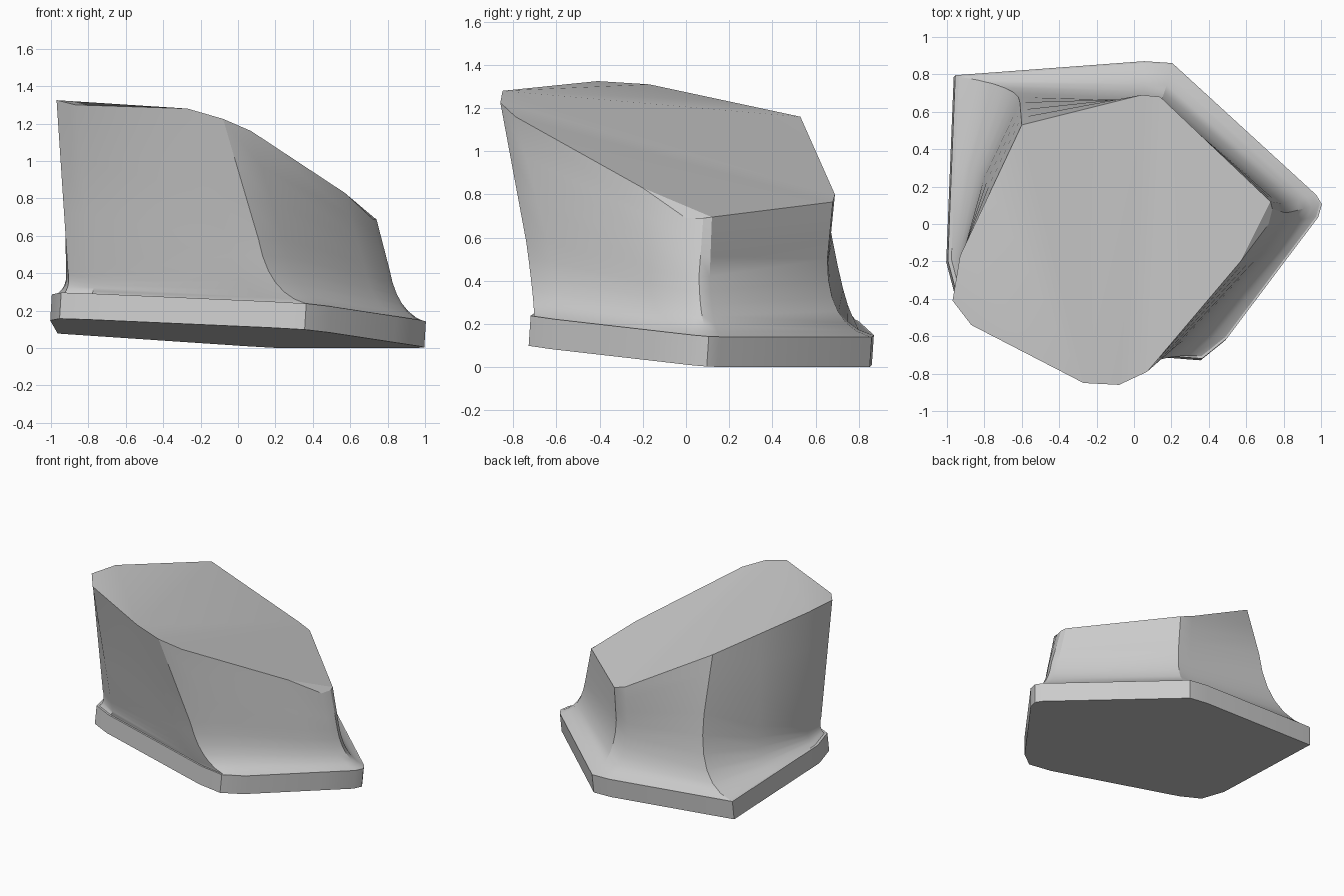
import bpy, bmesh, math
from mathutils import Vector

if "Cube" in bpy.data.objects:
    bpy.data.objects.remove(bpy.data.objects["Cube"])

# each row: plinth outline (x, y), wall waist (x, y, z), top rim (x, y, z)
STATIONS = [
    ((0.97, 0.15), (0.79, 0.11, 0.42), (0.73, 0.12, 0.695)),    # right corner
    ((1.00, 0.10), (0.81, 0.06, 0.42), (0.74, 0.08, 0.69)),
    ((0.98, 0.03), (0.79, 0.00, 0.42), (0.72, 0.00, 0.69)),
    ((0.84, -0.155), (0.67, -0.17, 0.46), (0.57, -0.20, 0.83)),
    ((0.49, -0.62), (0.24, -0.64, 0.58), (0.07, -0.79, 1.16)),  # front corner
    ((0.36, -0.725), (0.11, -0.74, 0.58), (-0.08, -0.86, 1.225)),
    ((0.17, -0.71), (-0.06, -0.72, 0.58), (-0.27, -0.85, 1.28)),
    ((-0.80, -0.46), (-0.78, -0.45, 0.42), (-0.87, -0.54, 1.30)),  # left corner
    ((-0.95, -0.39), (-0.91, -0.36, 0.42), (-0.97, -0.41, 1.325)),
    ((-1.00, -0.20), (-0.92, -0.18, 0.42), (-0.93, -0.17, 1.31)),
    ((-0.98, 0.30), (-0.80, 0.25, 0.55), (-0.765, 0.18, 1.235)),
    ((-0.96, 0.79), (-0.61, 0.65, 0.75), (-0.60, 0.53, 1.16)),  # back left corner
    ((0.05, 0.865), (0.04, 0.66, 0.50), (0.04, 0.69, 0.80)),    # back right corner
    ((0.20, 0.855), (0.14, 0.655, 0.50), (0.14, 0.68, 0.765)),
]
# top face split into near-flat strips
TOP = [(0, 1, 2, 3), (0, 3, 4, 13), (13, 4, 5, 12), (12, 5, 6, 11),
       (11, 6, 9, 10), (6, 7, 8, 9)]
THICK = 0.14


def on_plane(x, y, lift=0.0):
    """Point on the tilted base plane, lifted along its normal."""
    p = Vector((x, y, max(0.0, 0.071 - 0.062 * x - 0.068 * y)))
    return p + Vector((0.062, 0.068, 1)).normalized() * lift


def loft(name, rings, top_faces=None):
    """Skin closed rings (bottom to top) and cap both ends."""
    bm = bmesh.new()
    rows = [[bm.verts.new(p) for p in ring] for ring in rings]
    n = len(rows[0])
    for low, high in zip(rows, rows[1:]):
        for i in range(n):
            j = (i + 1) % n
            bm.faces.new((low[i], low[j], high[j], high[i]))
    bm.faces.new(rows[0])
    for face in top_faces or [range(n)]:
        bm.faces.new([rows[-1][i] for i in face])
    bmesh.ops.recalc_face_normals(bm, faces=bm.faces)
    mesh = bpy.data.meshes.new(name)
    bm.to_mesh(mesh)
    bm.free()
    obj = bpy.data.objects.new(name, mesh)
    bpy.context.collection.objects.link(obj)
    bpy.ops.object.select_all(action='DESELECT')
    obj.select_set(True)
    bpy.context.view_layer.objects.active = obj
    bpy.ops.object.shade_smooth_by_angle(angle=math.radians(28))
    return obj


# tilted plinth
loft("plinth", [[on_plane(x - 0.004, y - 0.004, h) for (x, y), _, _ in STATIONS]
                for h in (0, THICK)])

# flared body: curved skirt up to the waist, then straight to the slanted top
columns = []
for (x, y), waist, rim in STATIONS:
    foot = on_plane(x * 0.985, y * 0.985, THICK)
    waist, rim = Vector(waist), Vector(rim)
    bend = on_plane(waist.x, waist.y, THICK + 0.04)
    lean = (waist - rim) * (0.5 * (waist.z - bend.z) / (rim.z - waist.z))
    bend.x += lean.x
    bend.y += lean.y
    col = [foot - Vector((0, 0, 0.03))]
    for k in range(7):
        t = k / 6
        col.append(foot * (1 - t) ** 2 + bend * 2 * t * (1 - t) + waist * t * t)
    col += [waist.lerp(rim, t) for t in (0.33, 0.67, 1.0)]
    columns.append(col)
loft("body", list(zip(*columns)), TOP)
